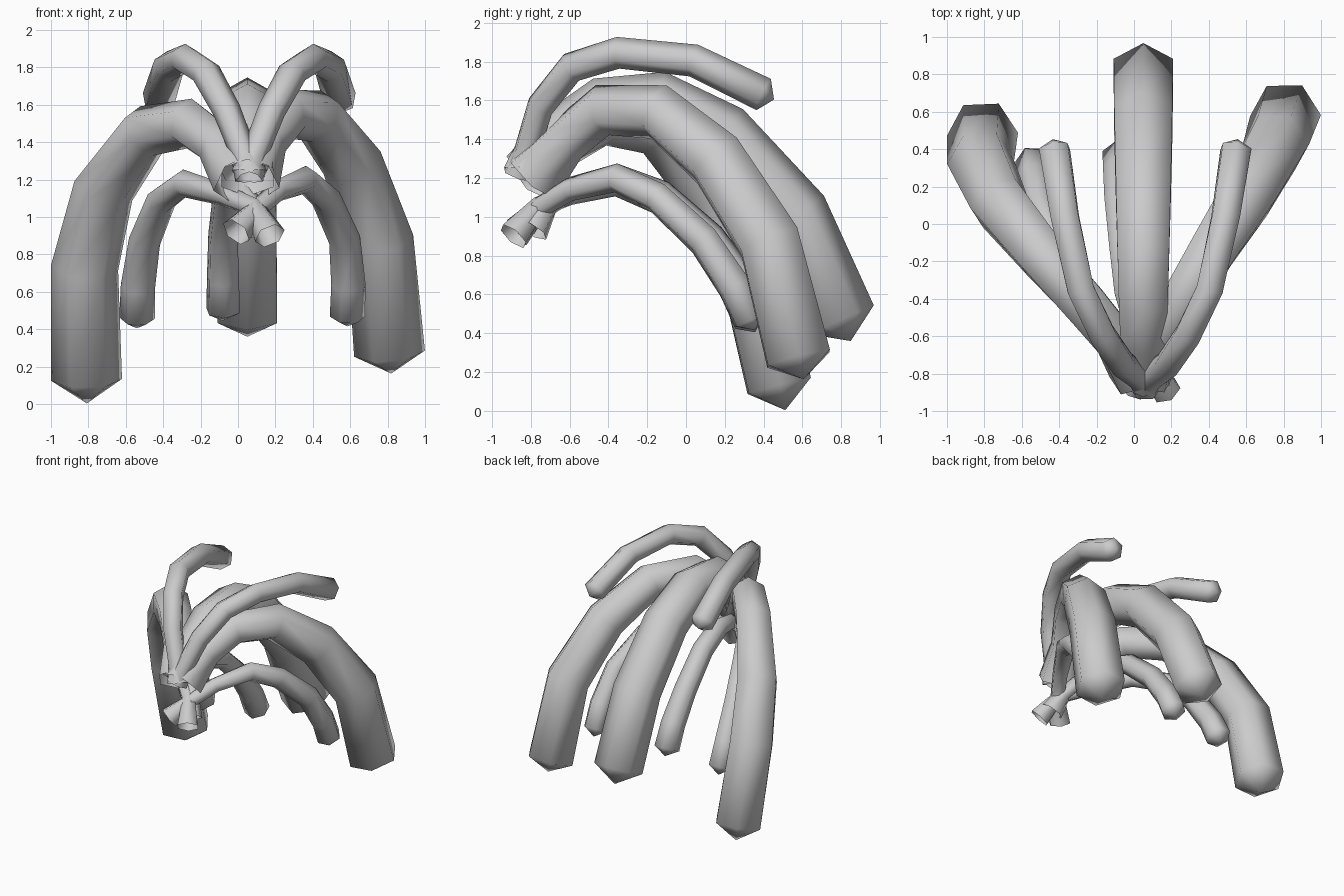
import bpy, bmesh, math
from mathutils import Vector

SIDES = 6


def strand(name, path, radii, tip):
    """Six-sided tapered tube along a path: open at the root, pointed at the end."""
    pts = [Vector(p) for p in path]
    run = pts[-1] - pts[0]
    side = Vector((run.y, -run.x, 0)).normalized()
    bm = bmesh.new()
    rings = []
    for i, p in enumerate(pts):
        a = (p - pts[i - 1]).normalized() if i else Vector()
        b = (pts[i + 1] - p).normalized() if i < len(pts) - 1 else Vector()
        t = (a + b).normalized()
        s = (side - t * side.dot(t)).normalized()
        n = s.cross(t)
        ring = []
        for k in range(SIDES):
            ang = math.tau * k / SIDES
            ring.append(bm.verts.new(p + radii[i] * (math.cos(ang) * n + math.sin(ang) * s)))
        rings.append(ring)
    for r0, r1 in zip(rings, rings[1:]):
        for k in range(SIDES):
            j = (k + 1) % SIDES
            bm.faces.new((r0[k], r0[j], r1[j], r1[k]))
    apex = bm.verts.new(pts[-1] + (pts[-1] - pts[-2]).normalized() * tip)
    for k in range(SIDES):
        bm.faces.new((rings[-1][k], rings[-1][(k + 1) % SIDES], apex))
    bmesh.ops.recalc_face_normals(bm, faces=bm.faces)
    for f in bm.faces:
        f.smooth = True
    me = bpy.data.meshes.new(name)
    bm.to_mesh(me)
    bm.free()
    ob = bpy.data.objects.new(name, me)
    bpy.context.collection.objects.link(ob)
    return ob


# Thick strands with wide roots: right, left and centre
thick = [0.17, 0.125, 0.135, 0.145, 0.165, 0.18, 0.19]
strand("thick_strand_right",
       [(0.06, -0.78, 1.21), (0.14, -0.61, 1.40), (0.25, -0.43, 1.55), (0.42, -0.14, 1.54),
        (0.61, 0.16, 1.29), (0.76, 0.43, 0.87), (0.81, 0.58, 0.27)], thick, 0.11)
strand("thick_strand_left",
       [(0.02, -0.78, 1.21), (-0.10, -0.62, 1.38), (-0.26, -0.43, 1.50), (-0.49, -0.17, 1.46),
        (-0.72, 0.11, 1.14), (-0.82, 0.33, 0.73), (-0.81, 0.48, 0.13)], thick, 0.13)
strand("thick_strand_centre",
       [(0.05, -0.80, 1.21), (0.05, -0.61, 1.45), (0.05, -0.43, 1.57), (0.05, -0.14, 1.59),
        (0.05, 0.19, 1.42), (0.05, 0.56, 1.01), (0.05, 0.80, 0.47)],
       [0.16, 0.14, 0.15, 0.16, 0.17, 0.18, 0.183], 0.12)

# Upper thin strands, mirrored about the root
for label, s in (("right", 1), ("left", -1)):
    strand("upper_strand_" + label,
           [(0.06 + s * dx, y, z) for dx, y, z in
            [(-0.01, -0.86, 1.22), (0.03, -0.82, 1.34), (0.12, -0.75, 1.57), (0.23, -0.59, 1.77),
             (0.345, -0.35, 1.845), (0.43, 0.04, 1.805), (0.485, 0.40, 1.63)]],
           [0.09, 0.07, 0.075, 0.08, 0.082, 0.085, 0.09], 0.06)

# Lower thin strands with flared roots that cross each other
thin = [0.085, 0.055, 0.06, 0.075, 0.08, 0.085, 0.092, 0.095]
strand("lower_strand_right",
       [(-0.01, -0.87, 0.92), (0.11, -0.75, 1.05), (0.21, -0.60, 1.14), (0.36, -0.36, 1.20),
        (0.47, -0.15, 1.10), (0.57, 0.09, 0.88), (0.59, 0.25, 0.64), (0.585, 0.33, 0.47)], thin, 0.06)
strand("lower_strand_left",
       [(0.17, -0.89, 0.90), (0.09, -0.76, 1.05), (-0.08, -0.60, 1.12), (-0.29, -0.36, 1.18),
        (-0.41, -0.14, 1.09), (-0.50, 0.09, 0.87), (-0.535, 0.25, 0.63), (-0.54, 0.33, 0.46)], thin, 0.06)
strand("lower_strand_centre",
       [(0.13, -0.79, 0.93), (0.08, -0.71, 1.06), (0.01, -0.58, 1.15), (-0.04, -0.36, 1.20),
        (-0.06, -0.13, 1.11), (-0.08, 0.12, 0.89), (-0.08, 0.28, 0.67), (-0.08, 0.36, 0.50)], thin, 0.06)
